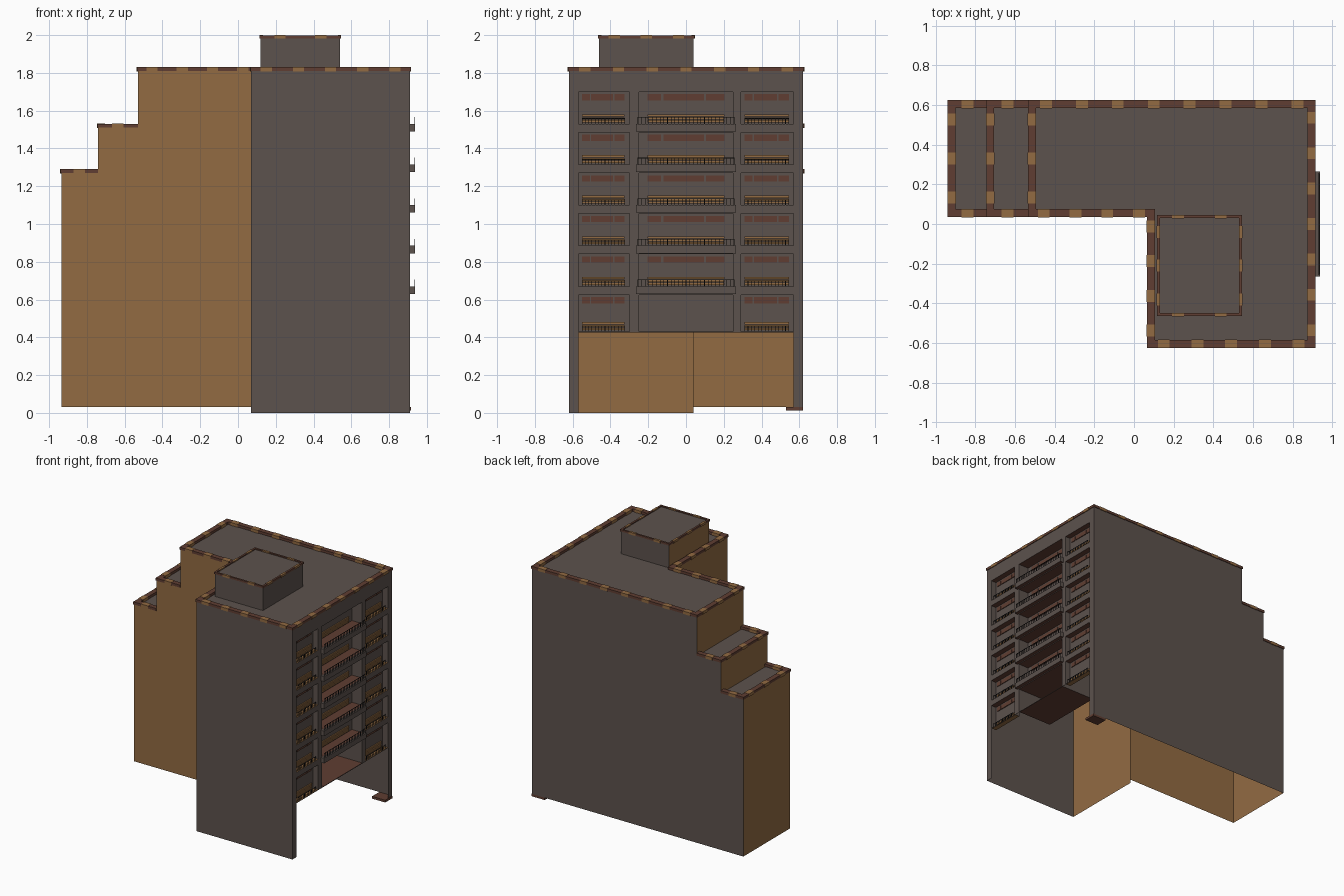
import bpy, bmesh

if "Cube" in bpy.data.objects:
    bpy.data.objects.remove(bpy.data.objects["Cube"])

def mat(name, r, g, b):
    m = bpy.data.materials.new(name)
    m.diffuse_color = (r, g, b, 1)
    m.use_nodes = True
    m.node_tree.nodes["Principled BSDF"].inputs["Base Color"].default_value = m.diffuse_color
    return m

GREY = mat("grey_render", .107, .084, .074)
TAN = mat("tan_brick", .291, .147, .055)
BROWN = mat("red_brown_trim", .115, .048, .032)
DARK = mat("dark_metal", .016, .014, .013)
MATS = [GREY, TAN, BROWN, DARK]

class Part:
    """Collects faces and boxes into one named object."""
    def __init__(self, name):
        self.name, self.bm = name, bmesh.new()

    def face(self, pts, m=GREY):
        f = self.bm.faces.new([self.bm.verts.new(p) for p in pts])
        f.material_index = MATS.index(m)

    def box(self, x0, x1, y0, y1, z0, z1, m=GREY, under=None):
        r = bmesh.ops.create_cube(self.bm, size=1)
        for v in r["verts"]:
            v.co = (x0 + (v.co.x + .5) * (x1 - x0), y0 + (v.co.y + .5) * (y1 - y0),
                    z0 + (v.co.z + .5) * (z1 - z0))
        for f in {f for v in r["verts"] for f in v.link_faces}:
            f.normal_update()
            f.material_index = MATS.index(under if under and f.normal.z < -.5 else m)

    def done(self):
        me = bpy.data.meshes.new(self.name)
        self.bm.to_mesh(me)
        self.bm.free()
        for m in MATS:
            me.materials.append(m)
        bpy.context.collection.objects.link(bpy.data.objects.new(self.name, me))

# main dimensions
XL, XS1, XS2, XI, XR = -.935, -.74, -.53, .07, .91
YF, YI, YB = -.62, .04, .62
Z1, Z2, Z3, ZB = 1.28, 1.52, 1.82, .03

def wall_x(p, x, y0, y1, z0, z1, m):
    p.face([(x, y0, z0), (x, y1, z0), (x, y1, z1), (x, y0, z1)], m)

# outer walls: an open-bottomed shell with stepped rear wing
w = Part("outer_walls")
for y, xe, m in ((YB, XR, GREY), (YI, XI, TAN)):
    prof = [(XL, ZB), (xe, ZB), (xe, Z3), (XS2, Z3), (XS2, Z2), (XS1, Z2), (XS1, Z1), (XL, Z1)]
    w.face([(x, y, z) for x, z in prof], m)
w.face([(XI, YF, 0), (XR, YF, 0), (XR, YF, Z3), (XI, YF, Z3)])
wall_x(w, XI, YF, YI, 0, Z3, TAN)
wall_x(w, XL, YI, YB, ZB, Z1, TAN)
wall_x(w, XS1, YI, YB, Z1 - .03, Z2, TAN)
wall_x(w, XS2, YI, YB, Z2 - .03, Z3, TAN)
w.done()

# flat roofs and terraces
r = Part("roof_decks")
for x0, x1, z in ((XL, XS1, Z1), (XS1, XS2, Z2)):
    r.face([(x0, YI, z - .015), (x1, YI, z - .015), (x1, YB, z - .015), (x0, YB, z - .015)])
L = [(XS2, YI), (XI, YI), (XI, YF), (XR, YF), (XR, YB), (XS2, YB)]
r.face([(x, y, Z3 - .015) for x, y in L])
r.done()

# rooftop plant room with one tan side
p = Part("rooftop_room")
p.box(.12, .54, -.46, .04, Z3 - .015, 1.99)
p.bm.faces.ensure_lookup_table()
for f in p.bm.faces:
    if f.normal.x < -.5:
        f.material_index = MATS.index(TAN)
p.done()

# parapet copings, brown with tan blocks at a regular pitch
c = Part("parapet_copings")
def coping(x0, x1, y0, y1, z, h=.02):
    c.box(x0, x1, y0, y1, z - h, z, BROWN)
    along_x = x1 - x0 > y1 - y0
    length = max(x1 - x0, y1 - y0)
    n, e = max(1, round(length / .18)), .0015
    for i in range(n):
        t = (i + .5) * length / n
        if along_x:
            c.box(x0 + t - .03, x0 + t + .03, y0 - e, y1 + e, z - h - e, z + e, TAN)
        else:
            c.box(x0 - e, x1 + e, y0 + t - .03, y0 + t + .03, z - h - e, z + e, TAN)

W = .04
coping(-.535, .915, .585, .625, 1.83)
coping(.875, .915, -.625, .625, 1.83)
coping(.065, .915, -.625, -.585, 1.83)
coping(.065, .105, -.625, .075, 1.83)
coping(-.535, .105, .035, .075, 1.83)
coping(-.535, -.495, .035, .625, 1.83)
for x0, x1, z in ((-.745, XS2, 1.53), (-.94, XS1, 1.29)):
    coping(x0, x0 + W, .035, .625, z)
    coping(x0, x1, .035, .035 + W, z)
    coping(x0, x1, .585, .625, z)
for y in (-.465, .03):
    coping(.115, .545, y, y + .015, 1.998, .015)
for x in (.115, .53):
    coping(x, x + .015, -.465, .045, 1.998, .015)
c.done()

# street facade: wall sheet with three columns of recessed bays
FLOORS = [(.43, .625)] + [(.67 + .215 * k, .84 + .215 * k) for k in range(5)]
COLS = [(-.57, -.30), (-.25, .25), (.29, .57)]
f = Part("street_facade")
ys = [YF] + [y for col in COLS for y in col] + [YB]
zs = [.425] + [z for fl in FLOORS for z in fl] + [Z3]
for i in range(len(ys) - 1):
    for j in range(len(zs) - 1):
        if not (i % 2 and j % 2):
            wall_x(f, XR, ys[i], ys[i + 1], zs[j], zs[j + 1], GREY)
wall_x(f, XR, YF, -.57, 0, .425, GREY)
wall_x(f, XR, .57, YB, ZB, .425, GREY)
f.done()

rec = Part("bay_recesses")
win = Part("window_panels")
rail = Part("railings")
slab = Part("balcony_slabs")
for k, (z0, z1) in enumerate(FLOORS):
    for ci, (y0, y1) in enumerate(COLS):
        mid = ci == 1
        d = (.3 if k == 0 else .09) if mid else .045
        xb = XR - d
        # recess back, cheeks, floor and ceiling
        wall_x(rec, xb, y0, y1, z0, z1, GREY)
        for y in (y0, y1):
            rec.face([(xb, y, z0), (XR, y, z0), (XR, y, z1), (xb, y, z1)])
        for z, m in ((z0, BROWN if mid else TAN), (z1, BROWN)):
            rec.face([(xb, y0, z), (XR, y0, z), (XR, y1, z), (xb, y1, z)], m)
        if mid and k == 0:
            continue
        # three upper panes and the tan strip below
        a, b = (-.205, .205) if mid else (y0 + .02, y1 - .025)
        s = b - a
        for u, v in ((0, .18), (.21, .73), (.76, 1)):
            win.box(xb, xb + .006, a + u * s, a + v * s, z1 - .045, z1 - .012, BROWN)
        for q in range(3):
            win.box(xb, xb + .008, a, b, z0 + .008 + q * .015, z0 + .02 + q * .015, TAN)
        # railing bars
        xr = .931 if mid else XR - .006
        lo, hi = (-.255, .255) if mid else (a, b)
        top = z0 + (.036 if mid else .03)
        rail.box(xr, xr + .004, lo, hi, top - .003, top, DARK)
        n = 26 if mid else 13
        for i in range(n + 1):
            y = lo + (hi - lo) * i / n
            rail.box(xr, xr + .003, y - .0015, y + .0015, z0, top, DARK)
        # projecting balcony
        if mid:
            slab.box(XR, .938, -.265, .265, z0 - .04, z0, GREY, BROWN)
for part in (rec, win, rail, slab):
    part.done()

# small base block at the rear street corner
b = Part("corner_base_block")
b.box(.80, .915, .53, .62, .012, .03, BROWN)
b.done()
